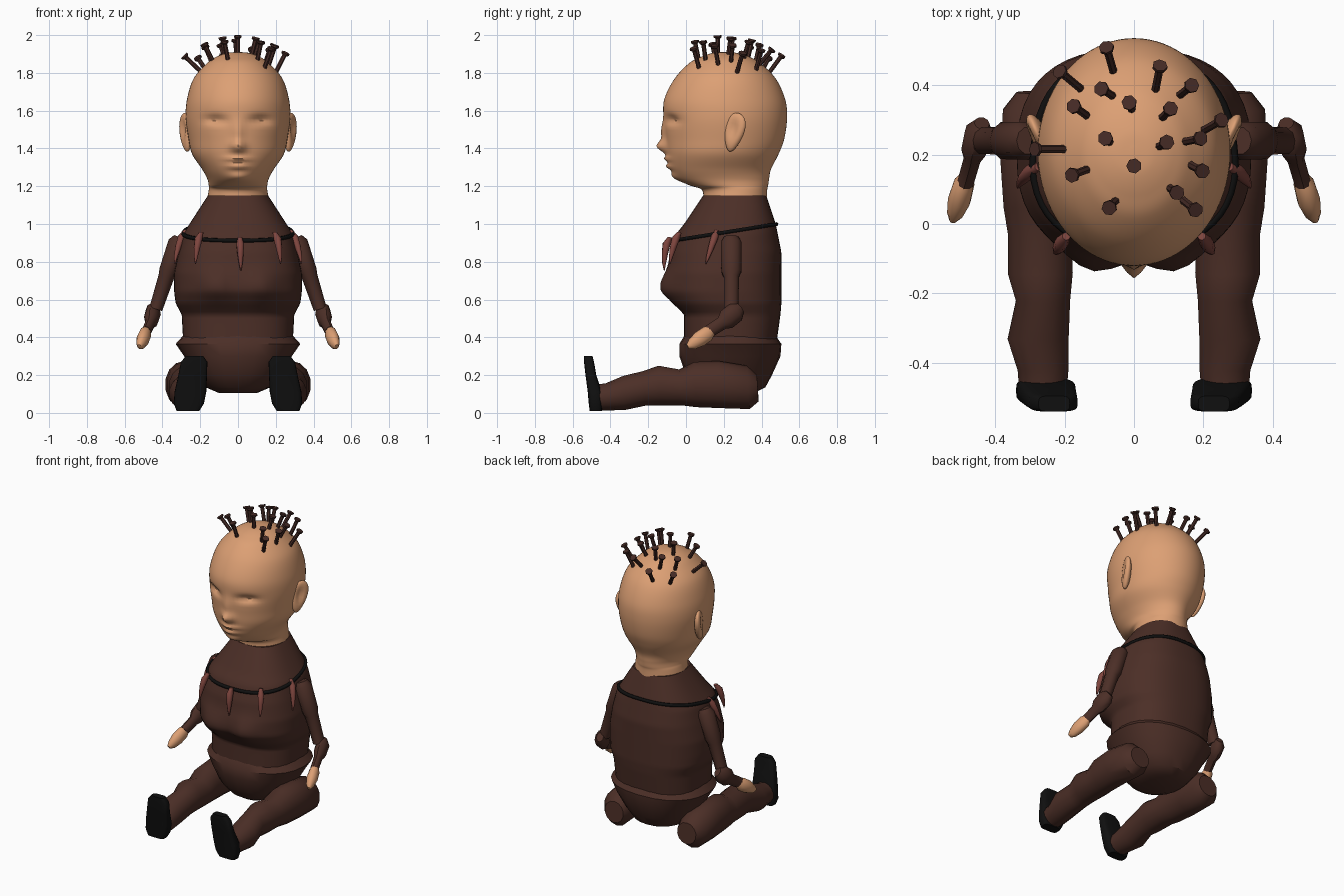
import bpy, bmesh, math
from mathutils import Vector, Matrix, Euler


def material(name, rgb):
    m = bpy.data.materials.new(name)
    m.diffuse_color = (*rgb, 1)
    return m


SKIN = material("skin", (0.72, 0.35, 0.175))
CLOTH = material("dark brown cloth", (0.072, 0.028, 0.02))
IRON = material("rusty iron", (0.06, 0.024, 0.019))
CLAW = material("red claw", (0.21, 0.06, 0.048))
BLACK = material("black", (0.005, 0.005, 0.005))


def finish(name, bm, mat, angle=40):
    bmesh.ops.recalc_face_normals(bm, faces=bm.faces)
    me = bpy.data.meshes.new(name)
    bm.to_mesh(me)
    bm.free()
    me.materials.append(mat)
    ob = bpy.data.objects.new(name, me)
    bpy.context.collection.objects.link(ob)
    bpy.ops.object.select_all(action='DESELECT')
    ob.select_set(True)
    bpy.context.view_layer.objects.active = ob
    bpy.ops.object.shade_smooth_by_angle(angle=math.radians(angle))
    return ob


def loft(name, rings, mat, angle=40):
    bm = bmesh.new()
    vs = [[bm.verts.new(p) for p in r] for r in rings]
    n = len(vs[0])
    for a, b in zip(vs, vs[1:]):
        for i in range(n):
            j = (i + 1) % n
            bm.faces.new((a[i], a[j], b[j], b[i]))
    bm.faces.new(vs[0])
    bm.faces.new(vs[-1])
    return finish(name, bm, mat, angle)


def spow(v, p):
    return math.copysign(abs(v) ** p, v)


def hpoint(k, a, e=2.0, cx=0):
    """Point on a level superellipse; k = z, front y, back y, half width."""
    z, yf, yb, rx = k
    return Vector((cx + rx * spow(math.cos(a), 2 / e),
                   (yf + yb) / 2 + (yb - yf) / 2 * spow(math.sin(a), 2 / e), z))


def hring(k, n, e=2.0, cx=0):
    return [hpoint(k, 2 * math.pi * i / n, e, cx) for i in range(n)]


def limb(name, stations, mat, n=12, angle=40):
    """Rings along a path; station = x, y, z, radius a, radius b."""
    d = Vector(stations[-1][:3]) - Vector(stations[0][:3])
    q = d.to_track_quat('Z', 'Y')
    rings = []
    for x, y, z, ra, rb in stations:
        rings.append([Vector((x, y, z)) + q @ Vector((ra * math.cos(t), rb * math.sin(t), 0))
                      for t in (2 * math.pi * (i + 0.5) / n for i in range(n))])
    return loft(name, rings, mat, angle)


def at(knots, z):
    for a, b in zip(knots, knots[1:]):
        if a[0] >= z >= b[0]:
            t = (a[0] - z) / (a[0] - b[0])
            return [p + (q - p) * t for p, q in zip(a, b)]
    return list(knots[-1])


def spline(knots, steps):
    out = []
    for i in range(len(knots) - 1):
        p = [knots[max(0, min(len(knots) - 1, i + d))] for d in (-1, 0, 1, 2)]
        for s in range(steps):
            t = s / steps
            out.append([0.5 * (2 * b + (c - a) * t + (2 * a - 5 * b + 4 * c - d) * t * t
                               + (3 * b - a - 3 * c + d) * t ** 3) for a, b, c, d in zip(*p)])
    return out + [knots[-1]]


def g(u, v):
    return math.exp(-(u * u + v * v))


# head and neck, with nose, eye sockets, lips and chin pushed into the front
HEAD = [(1.91, 0.19, 0.22, 0.01), (1.905, 0.14, 0.27, 0.06), (1.885, 0.08, 0.335, 0.115),
        (1.85, 0.015, 0.395, 0.165), (1.77, -0.06, 0.475, 0.235), (1.66, -0.115, 0.525, 0.27),
        (1.56, -0.118, 0.535, 0.277), (1.45, -0.108, 0.52, 0.262), (1.37, -0.1, 0.49, 0.243),
        (1.29, -0.08, 0.45, 0.19), (1.24, -0.04, 0.44, 0.163), (1.205, 0.02, 0.435, 0.155),
        (1.18, 0.085, 0.43, 0.155), (1.12, 0.09, 0.43, 0.165)]


def face(p):
    if p.y < 0.1:
        x, z = abs(p.x), p.z
        p.y += (0.035 * g((x - 0.12) / 0.055, (z - 1.545) / 0.028)
                - 0.014 * g((x - 0.12) / 0.045, (z - 1.525) / 0.016)
                - 0.046 * g(x / 0.035, (z - 1.41) / 0.032)
                - 0.02 * g(x / 0.025, (z - 1.48) / 0.06)
                - 0.022 * g(x / 0.06, (z - 1.345) / 0.013)
                - 0.022 * g(x / 0.05, (z - 1.305) / 0.014)
                - 0.022 * g(x / 0.06, (z - 1.245) / 0.025))
    return p


loft("head", [[face(p) for p in hring(k, 80)] for k in spline(HEAD, 7)], SKIN, 60)

# ears: flattened balls with a hollow, leaning back
for s in (-1, 1):
    bm = bmesh.new()
    bmesh.ops.create_uvsphere(bm, u_segments=20, v_segments=14, radius=1)
    for v in bm.verts:
        if v.co.x * s > 0:
            v.co.x -= s * 0.8 * g((v.co.y + 0.1) / 0.5, (v.co.z - 0.15) / 0.5)
        v.co.y *= 0.8 + 0.25 * v.co.z
    rot = Euler((-0.25, 0, -s * 0.4)).to_matrix().to_4x4()
    bm.transform(Matrix.Translation((s * 0.277, 0.255, 1.485)) @ rot
                 @ Matrix.Diagonal((0.028, 0.068, 0.105, 1)))
    finish("ear", bm, SKIN, 60)

# nails in the scalp: head x, y then base x, y
NAILS = [(-.08, .51, -.06, .44), (.075, .457, .06, .38), (-.215, .44, -.155, .39),
         (.167, .40, .13, .37), (-.095, .39, -.057, .365), (-.014, .35, -.005, .325),
         (-.175, .34, -.13, .307), (.106, .333, .075, .30), (.253, .30, .20, .27),
         (-.083, .247, -.066, .233), (.095, .236, .066, .22), (.193, .247, .138, .236),
         (-.287, .215, -.2, .215), (0, .167, 0, .17), (-.18, .14, -.126, .16),
         (.198, .152, .16, .172), (-.072, .046, -.05, .07), (.124, .09, .10, .106),
         (.178, .04, .14, .07)]
for hx, hy, bx, by in NAILS:
    top = Vector((hx, hy, 2.0 - 1.3 * hx * hx - (hy - 0.2) ** 2))
    d2 = (hx - bx) ** 2 + (hy - by) ** 2
    base = Vector((bx, by, top.z - math.sqrt(max(0.0025, 0.0144 - d2))))
    u = (top - base).normalized()
    st = [(base - u * 0.02, .012), (top - u * 0.018, .012), (top - u * 0.01, .022), (top, .022)]
    limb("scalp_nail", [(*p, r, r) for p, r in st], IRON, 7, 30)

# torso of the suit, with a full chest
TORSO = [(1.15, .09, .425, .16), (1.0, -.01, .475, .257), (.95, -.05, .485, .29),
         (.85, -.085, .505, .315), (.74, -.1, .505, .338), (.64, -.1, .505, .338),
         (.58, -.065, .505, .33), (.52, -.01, .5, .298), (.34, -.01, .475, .288)]


def chest(p):
    if p.y < 0.2:
        p.y -= 0.045 * g((abs(p.x) - 0.12) / 0.09, (p.z - 0.67) / 0.08)
    return p


E = 2.5
loft("torso", [[chest(p) for p in hring(at(TORSO, 1.15 - 0.0162 * i), 48, E)]
               for i in range(51)], CLOTH, 50)

# hips, flaring under the waist
HIPS = [(.415, -.005, .47, .285), (.365, -.035, .505, .33), (.3, -.035, .5, .285),
        (.2, 0, .455, .23), (.135, .05, .42, .17), (.105, .1, .36, .1)]
loft("hips", [hring(k, 24, 2.3) for k in HIPS], CLOTH, 35)


# cord round the shoulders
def cord_point(a):
    z = 0.94
    for _ in range(4):
        p = hpoint(at(TORSO, z), a, E)
        z = 0.91 + 0.09 * (p.y + 0.08) / 0.56
    return Vector((p.x * 1.01, 0.2 + (p.y - 0.2) * 1.01, z))


cu = bpy.data.curves.new("neck_cord", 'CURVE')
cu.dimensions = '3D'
cu.bevel_depth = 0.011
cu.bevel_resolution = 1
sp = cu.splines.new('POLY')
sp.points.add(47)
for i, p in enumerate(sp.points):
    p.co = (*cord_point(2 * math.pi * i / 48), 1)
sp.use_cyclic_u = True
cu.materials.append(BLACK)
bpy.context.collection.objects.link(bpy.data.objects.new("neck_cord", cu))

# hanging claws: top point and tip
for top, tip in [((0.01, -.085, .93), (0.015, -.115, .755)),
                 ((.195, -.035, .955), (.225, -.085, .79)), ((-.195, -.035, .955), (-.225, -.085, .79)),
                 ((.275, .165, .965), (.335, .105, .79)), ((-.275, .165, .965), (-.335, .105, .79))]:
    a, b = Vector(top), Vector(tip)
    out = Vector((a.x, a.y - 0.2, 0)).normalized() * 0.012
    st = [(a, .012), (a.lerp(b, .2) + out, .021), (a.lerp(b, .5) + out, .017),
          (a.lerp(b, .8) + out * .6, .01), (b, .003)]
    limb("claw", [(*p, r, r) for p, r in st], CLAW, 8, 50)

for s in (-1, 1):
    # arm: upper arm, elbow and forearm, hand
    limb("upper_arm", [(s * .305, .24, .93, .04, .035), (s * .315, .24, .9, .057, .055),
                       (s * .37, .24, .75, .056, .048), (s * .38, .24, .72, .042, .042),
                       (s * .435, .24, .55, .04, .035)], CLOTH, 10)
    limb("forearm", [(s * .438, .29, .555, .022, .03), (s * .448, .265, .535, .04, .055),
                     (s * .46, .215, .495, .038, .055), (s * .465, .19, .475, .026, .036),
                     (s * .485, .12, .43, .025, .034)], CLOTH, 10)
    limb("hand", [(s * .48, .14, .44, .018, .025), (s * .49, .115, .42, .031, .042),
                  (s * .503, .07, .39, .034, .042), (s * .515, .03, .362, .024, .03),
                  (s * .522, .01, .35, .01, .014)], SKIN, 10, 60)
    # leg lying forward along the floor
    limb("leg", [(s * .27, .38, .13, .07, .07), (s * .28, .33, .135, .1, .115),
                 (s * .285, .18, .15, .102, .125), (s * .28, .05, .15, .098, .12),
                 (s * .27, -.03, .135, .095, .095), (s * .27, -.14, .145, .096, .105),
                 (s * .262, -.22, .13, .08, .092), (s * .276, -.33, .105, .09, .09),
                 (s * .262, -.42, .085, .075, .072), (s * .262, -.48, .08, .07, .068)], CLOTH, 14)
    # upright shoe
    foot = [(.01, -.51, -.445, .06, .265), (.05, -.515, -.445, .08, .26), (.11, -.52, -.445, .084, .252),
            (.2, -.532, -.475, .076, .24), (.27, -.54, -.487, .07, .232), (.302, -.54, -.495, .045, .23)]
    loft("shoe", [hring(k[:4], 20, 4, s * k[4]) for k in foot], BLACK, 40)
